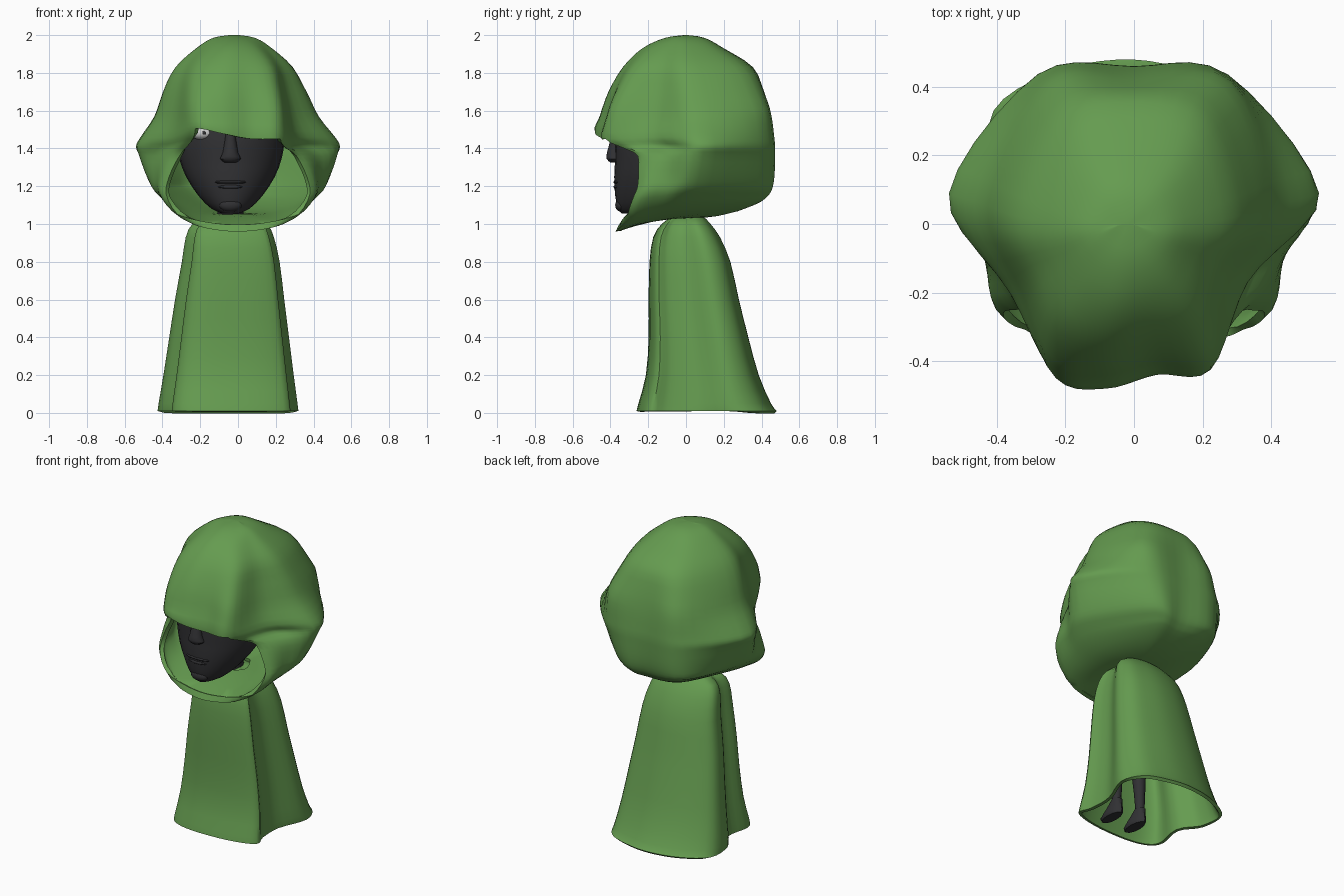
import bpy, bmesh, math
from mathutils import Vector

if "Cube" in bpy.data.objects:
    bpy.data.objects.remove(bpy.data.objects["Cube"])


def material(name, rgb):
    m = bpy.data.materials.new(name)
    m.diffuse_color = (*rgb, 1)
    m.use_nodes = True
    m.node_tree.nodes["Principled BSDF"].inputs["Base Color"].default_value = m.diffuse_color
    return m


GREEN = material("green_cloth", (0.13, 0.33, 0.08))
DARK = material("dark_skin", (0.03, 0.03, 0.033))
WHITE = material("eye_white", (0.75, 0.75, 0.75))


def smooth(rows, k, closed=False):
    """Catmull-Rom resampling of tuples, k steps per span."""
    n, out = len(rows), []
    get = (lambda i: rows[i % n]) if closed else (lambda i: rows[min(max(i, 0), n - 1)])
    for i in range(n if closed else n - 1):
        a, b, c, d = (get(i + j) for j in (-1, 0, 1, 2))
        for s in range(k):
            t = s / k
            out.append(tuple(0.5 * (2 * q + (r - p) * t + (2 * p - 5 * q + 4 * r - w) * t * t
                                    + (3 * q - p - 3 * r + w) * t ** 3)
                             for p, q, r, w in zip(a, b, c, d)))
    return out if closed else out + [tuple(rows[-1])]


def finish(name, bm, mat, angle=40):
    bmesh.ops.recalc_face_normals(bm, faces=bm.faces)
    me = bpy.data.meshes.new(name)
    bm.to_mesh(me)
    bm.free()
    ob = bpy.data.objects.new(name, me)
    bpy.context.collection.objects.link(ob)
    me.materials.append(mat)
    shade(ob, angle)
    return ob


def select(ob):
    bpy.ops.object.select_all(action='DESELECT')
    ob.select_set(True)
    bpy.context.view_layer.objects.active = ob


def shade(ob, angle=40):
    select(ob)
    bpy.ops.object.shade_smooth_by_angle(angle=math.radians(angle))


def loft(name, rings, mat, cap_first=True, cap_last=True, skip=lambda row, col: False):
    bm = bmesh.new()
    vs = [[bm.verts.new(p) for p in r] for r in rings]
    n = len(vs[0])
    for row, (a, b) in enumerate(zip(vs, vs[1:])):
        for i in range(n):
            j = (i + 1) % n
            if not skip(row, i):
                bm.faces.new((a[i], a[j], b[j], b[i]))
    if cap_first:
        bm.faces.new(vs[0])
    if cap_last:
        bm.faces.new(vs[-1])
    bmesh.ops.delete(bm, geom=[v for v in bm.verts if not v.link_faces], context='VERTS')
    return finish(name, bm, mat)


def ball(name, loc, size, mat, seg=16):
    bm = bmesh.new()
    bmesh.ops.create_uvsphere(bm, u_segments=seg, v_segments=seg // 2, radius=1)
    for v in bm.verts:
        v.co = Vector(loc) + v.co * Vector(size)
    return finish(name, bm, mat)


def ellipse_loft(name, rows, mat, k=2, n=20):
    """rows: z, centre x, half width, front y, back y"""
    rings = []
    for z, cx, w, yf, yb in smooth(rows, k):
        c, h = (yf + yb) / 2, (yb - yf) / 2
        rings.append([(cx + w * math.cos(2 * math.pi * i / n),
                       c + h * math.sin(2 * math.pi * i / n), z) for i in range(n)])
    return loft(name, rings, mat)


def thicken(ob, t):
    select(ob)
    m = ob.modifiers.new("thickness", 'SOLIDIFY')
    m.thickness, m.offset = t, -1
    bpy.ops.object.modifier_apply(modifier=m.name)
    shade(ob)


# Hood: z, half width, side y, front y, front half width, back y, back half width, brim skew, tilt
hood_rows = [
    (2.0, .01, 0, -.01, .006, .01, .006, 0, 0),
    (1.985, .11, 0, -.11, .06, .10, .06, 0, 0),
    (1.93, .20, 0, -.23, .12, .20, .12, .2, 0),
    (1.83, .31, .02, -.335, .19, .355, .18, .4, 0),
    (1.70, .38, .04, -.415, .22, .41, .22, .8, 0),
    (1.57, .435, .06, -.46, .23, .44, .25, 1, 0),
    (1.46, .515, .08, -.485, .225, .455, .27, 1, 0),
    (1.41, .54, .09, -.40, .25, .46, .28, 1, 0),
    (1.36, .52, .09, -.255, .31, .46, .28, 0, 0),
    (1.25, .475, .07, -.265, .365, .455, .28, 0, 0),
    (1.15, .435, .05, -.31, .38, .44, .28, 0, .06),
    (1.06, .37, .03, -.35, .32, .41, .25, 0, .18),
    (1.03, .26, .03, -.345, .19, .35, .20, 0, .19),
    (1.03, .07, .01, -.08, .04, .09, .05, 0, .03)]
rings = []
for z, w, ys, yf, fx, yb, bx, a, tilt in smooth(hood_rows, 3):
    f = min(1, .8 + .5 * (2 - z))                       # rounder corners towards the crown
    ff = f if z > 1.3 else 1 - .12 * min(1, (1.3 - z) / .12)
    lift = .045 * max(0, 1 - abs(z - 1.46) / .1)        # brim raised over one eye
    br = bx * min(1.2, max(.6, .6 + 1.2 * (z - 1.1)))   # back right corner: full above, cut below
    shift = -.02 * min(1, max(0, (z - 1.45) / .3))
    lf, rf = (-fx, ff * yf + .035 * a), (fx, ff * yf + .06 * a)
    pull = .025 * a
    pts = [(*lf, z + lift), (-.35 * fx, yf + .005 * a, z + lift * .4),
           (.3 * fx, yf + .045 * a, z - lift * .2), (*rf, z - lift * .2),
           (.55 * fx + .45 * w - pull + .02 * (1 - a), .55 * rf[1] + .45 * ys + pull, z), (w, ys, z),
           (br, yb * f * .95, z), (0, yb, z), (-bx, yb * f * .95, z), (-w, ys, z),
           (-.55 * fx - .45 * w - .02 * (1 - a), .55 * lf[1] + .45 * ys, z)]
    rings.append([(x + shift, y, q + tilt * (y + 2.5 * x * x)) for x, y, q in smooth(pts, 5, True)])
# the face opening is the front columns between brim and cowl
hood = loft("hood", rings, GREEN, cap_last=False,
            skip=lambda row, col: 18 <= row < 33 and col < 15)
thicken(hood, .025)

# Cloak: wavy hem outline, fitted to a bounding box at each height
hem = [(.27, -.2), (.1, -.255), (-.15, -.265), (-.3, -.23), (-.355, -.15), (-.33, .02),
       (-.415, .15), (-.415, .33), (-.25, .44), (-.05, .48), (.12, .46), (.26, .40),
       (.32, .26), (.25, .06), (.25, -.1)]
outline = [((x + .42) / .74, (y + .27) / .75) for x, y in smooth(hem, 4, True)]
cloak_rows = [  # z, left x, right x, front y, back y
    (0.01, -.415, .32, -.265, .48), (.05, -.41, .315, -.255, .45), (.20, -.385, .295, -.215, .385),
    (.40, -.355, .27, -.20, .33), (.60, -.325, .245, -.20, .28), (.80, -.29, .22, -.195, .235),
    (.93, -.27, .19, -.175, .18), (1.0, -.235, .155, -.13, .13), (1.04, -.15, .08, -.07, .09),
    (1.05, -.08, .02, -.02, .05)]
rings = [[(xl + u * (xr - xl), yf + v * (yb - yf), z) for u, v in outline]
         for z, xl, xr, yf, yb in smooth(cloak_rows, 2)]
cloak = loft("cloak", rings, GREEN, cap_first=False)
thicken(cloak, .02)

# Head and neck
CX = -.04
ellipse_loft("head", [(z, CX, w, yf, yb) for z, w, yf, yb in [
    (1.055, .04, -.34, -.22), (1.08, .10, -.36, -.12), (1.15, .17, -.375, 0),
    (1.25, .235, -.38, .10), (1.35, .272, -.375, .16), (1.45, .285, -.375, .20),
    (1.60, .27, -.34, .22), (1.72, .20, -.25, .16), (1.79, .06, -.10, .05)]], DARK, n=28)
ellipse_loft("neck", [(.95, CX, .09, -.09, .09), (1.05, CX, .07, -.09, .07),
                      (1.2, CX, .07, -.10, .06)], DARK)

# Nose, lips and chin
ellipse_loft("nose", [(1.325, CX, .03, -.40, -.34), (1.345, CX, .055, -.42, -.34),
                      (1.38, CX, .04, -.418, -.34), (1.48, CX, .025, -.39, -.34)], DARK, n=12)
ball("upper_lip", (CX, -.358, 1.222), (.085, .026, .014), DARK)
ball("lower_lip", (CX, -.356, 1.197), (.07, .028, .016), DARK)
ball("chin", (CX, -.345, 1.10), (.06, .03, .035), DARK)

# Eyes and brows
for side, s in (("left", -1), ("right", 1)):
    ball(side + "_eye", (CX + s * .15, -.315, 1.48), (.065, .04, .034), WHITE)
    ball(side + "_pupil", (CX + s * .14, -.35, 1.482), (.012, .007, .010), DARK, 10)
    ball(side + "_brow", (CX + s * .15, -.31, 1.535), (.085, .045, .018), DARK)

# Hidden torso, legs and shoes seen from below
ellipse_loft("torso", [(.40, -.03, .10, -.13, .03), (.60, -.03, .09, -.12, .04),
                       (.85, -.04, .13, -.11, .06), (.96, -.04, .10, -.09, .05)], DARK)
for side, x in (("left", -.11), ("right", .07)):
    ellipse_loft(side + "_leg", [(.08, x, .026, -.10, -.05), (.24, x, .034, -.115, -.045),
                                 (.45, x * .9, .05, -.13, -.03)], DARK, n=10)
    ellipse_loft(side + "_shoe", [(.02, x, .036, -.205, -.035), (.04, x, .042, -.215, -.03),
                                  (.075, x, .036, -.17, -.035), (.12, x, .032, -.11, -.04)],
                 DARK, n=12)
